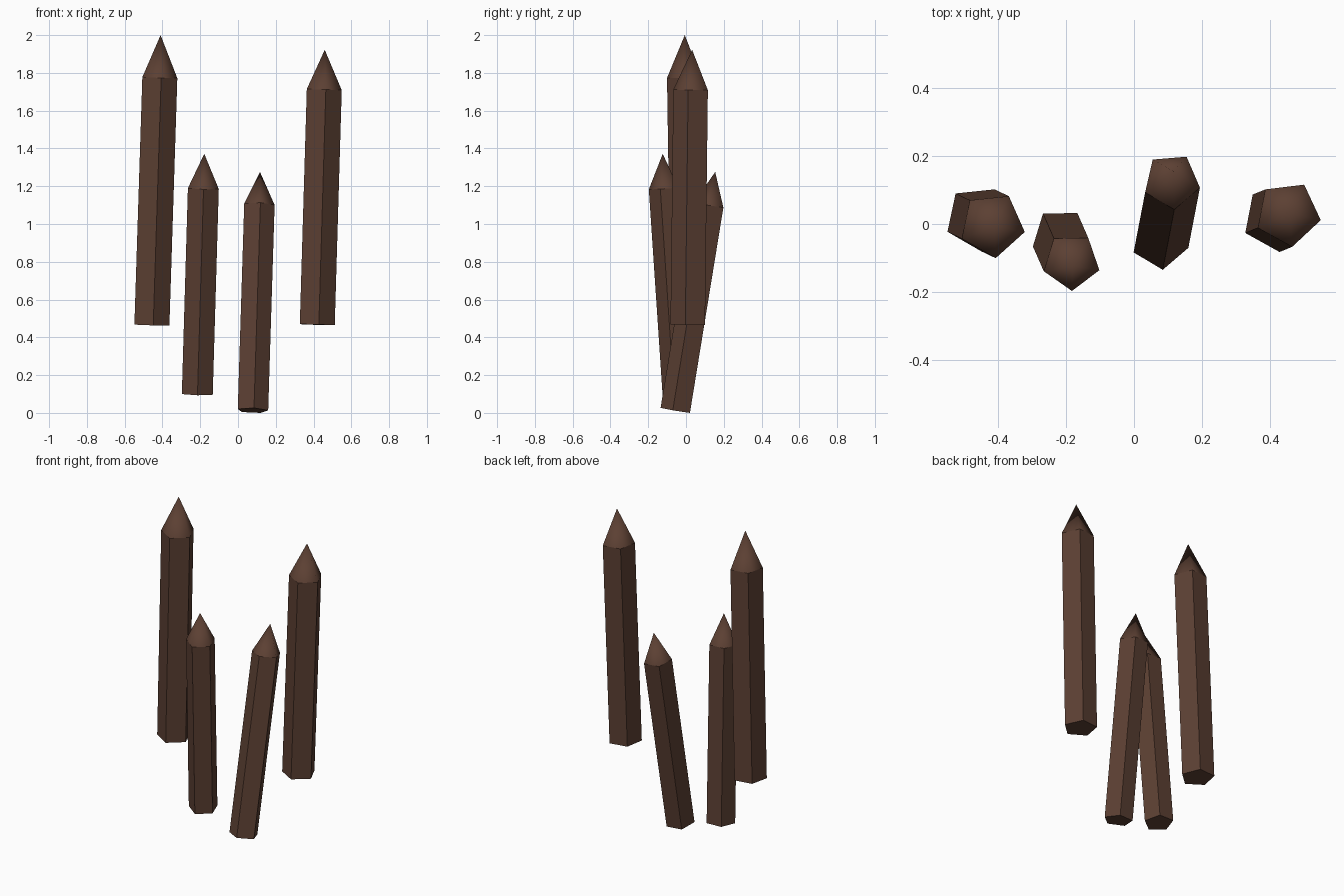
import bpy, bmesh, math
from mathutils import Vector

if "Cube" in bpy.data.objects:
    bpy.data.objects.remove(bpy.data.objects["Cube"])

wood = bpy.data.materials.new("dark_brown_wood")
wood.diffuse_color = (0.107, 0.051, 0.033, 1)
wood.use_nodes = True
wood.node_tree.nodes["Principled BSDF"].inputs["Base Color"].default_value = wood.diffuse_color


def stake(name, foot, shoulder, radius, tip, phase):
    """Five-sided leaning post with a smooth-shaded pointed tip."""
    foot, shoulder = Vector(foot), Vector(shoulder)
    axis = (shoulder - foot).normalized()
    turn = Vector((0, 0, 1)).rotation_difference(axis)
    bm = bmesh.new()

    def ring(centre):
        verts = []
        for i in range(5):
            a = math.radians(phase + 72 * i)
            offset = turn @ Vector((math.cos(a), math.sin(a), 0))
            verts.append(bm.verts.new(centre + offset * radius))
        return verts

    low, high = ring(foot), ring(shoulder)
    apex = bm.verts.new(shoulder + axis * tip)
    bm.faces.new(low[::-1])
    for i in range(5):
        j = (i + 1) % 5
        # flat shaft side
        bm.faces.new((low[i], low[j], high[j], high[i]))
        # smooth point
        bm.faces.new((high[i], high[j], apex)).smooth = True
        bm.edges.get((high[i], high[j])).smooth = False
    mesh = bpy.data.meshes.new(name)
    bm.to_mesh(mesh)
    bm.free()
    mesh.materials.append(wood)
    bpy.context.collection.objects.link(bpy.data.objects.new(name, mesh))


# two tall raised outer stakes, two short inner ones
stake("left_tall_stake", (-0.459, 0.017, 0.465), (-0.417, -0.003, 1.775), 0.098, 0.225, -12)
stake("left_short_stake", (-0.216, -0.038, 0.099), (-0.184, -0.111, 1.189), 0.086, 0.183, -17)
stake("right_short_stake", (0.077, -0.051, 0.013), (0.111, 0.126, 1.10), 0.085, 0.178, -13)
stake("right_tall_stake", (0.416, 0.015, 0.467), (0.453, 0.030, 1.711), 0.098, 0.211, -11)
